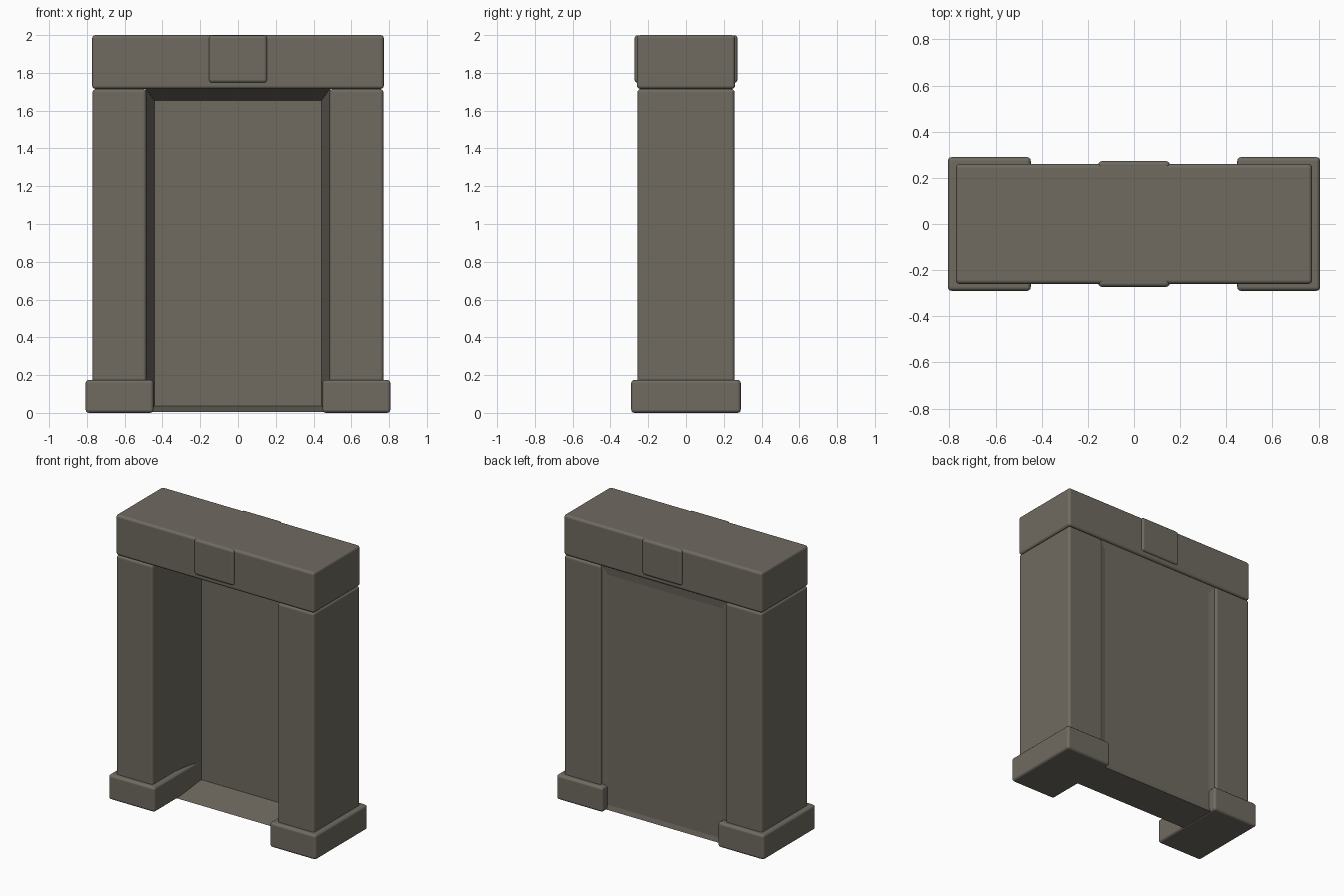
import bpy
import bmesh
from mathutils import Matrix, Vector

cube = bpy.data.objects.get("Cube")
if cube:
    bpy.data.objects.remove(cube, do_unlink=True)

stone = bpy.data.materials.new("grey_stone")
stone.use_nodes = True
colour = (0.16, 0.147, 0.12, 1)
stone.diffuse_color = colour
bsdf = next(n for n in stone.node_tree.nodes if n.type == 'BSDF_PRINCIPLED')
bsdf.inputs["Base Color"].default_value = colour
bsdf.inputs["Roughness"].default_value = 0.9


def box_mesh(low, high):
    """A bmesh box between two corners."""
    low, high = Vector(low), Vector(high)
    bm = bmesh.new()
    place = Matrix.Translation((low + high) / 2) @ Matrix.Diagonal((*(high - low), 1))
    bmesh.ops.create_cube(bm, size=1, matrix=place)
    return bm


def add_part(name, bm, bevel=0):
    """Turn a bmesh into a stone part, with rounded edges if wanted."""
    mesh = bpy.data.meshes.new(name)
    bm.to_mesh(mesh)
    bm.free()
    mesh.materials.append(stone)
    part = bpy.data.objects.new(name, mesh)
    bpy.context.collection.objects.link(part)
    if bevel:
        mod = part.modifiers.new("rounded_edges", 'BEVEL')
        mod.width = bevel
        mod.segments = 3
        mod.harden_normals = True
        mesh.shade_smooth()
    return part


# Pillars and their plinths, mirrored left and right
for side, x in (("left", 1), ("right", -1)):
    def pair(inner, outer):
        return sorted((x * inner, x * outer))
    a, b = pair(0.485, 0.77)
    add_part(side + "_pillar", box_mesh((a, -0.257, 0.02), (b, 0.257, 1.715)), 0.018)
    a, b = pair(0.447, 0.807)
    add_part(side + "_plinth", box_mesh((a, -0.29, 0), (b, 0.29, 0.175)), 0.018)

# Lintel and the keystone running through it
add_part("lintel", box_mesh((-0.772, -0.26, 1.715), (0.772, 0.26, 2)), 0.018)
add_part("keystone", box_mesh((-0.155, -0.273, 1.747), (0.155, 0.273, 1.999)), 0.018)

# Door surround: deep niche in front, shallow panel behind
bm = box_mesh((-0.49, -0.036, 0.005), (0.49, 0.242, 1.72))
bm.faces.ensure_lookup_table()
for facing, depth in ((-1, 0.264), (1, 0.008)):
    face = max(bm.faces, key=lambda f: f.normal.y * facing * f.calc_area())
    bmesh.ops.inset_region(bm, faces=[face], thickness=0.067)
    for v in face.verts:
        v.co.y -= facing * depth
        # The sill is thinner than the jambs
        if v.co.z < 0.5:
            v.co.z = 0.037
        else:
            v.co.z = 1.655
    bm.normal_update()
add_part("door_surround", bm)
